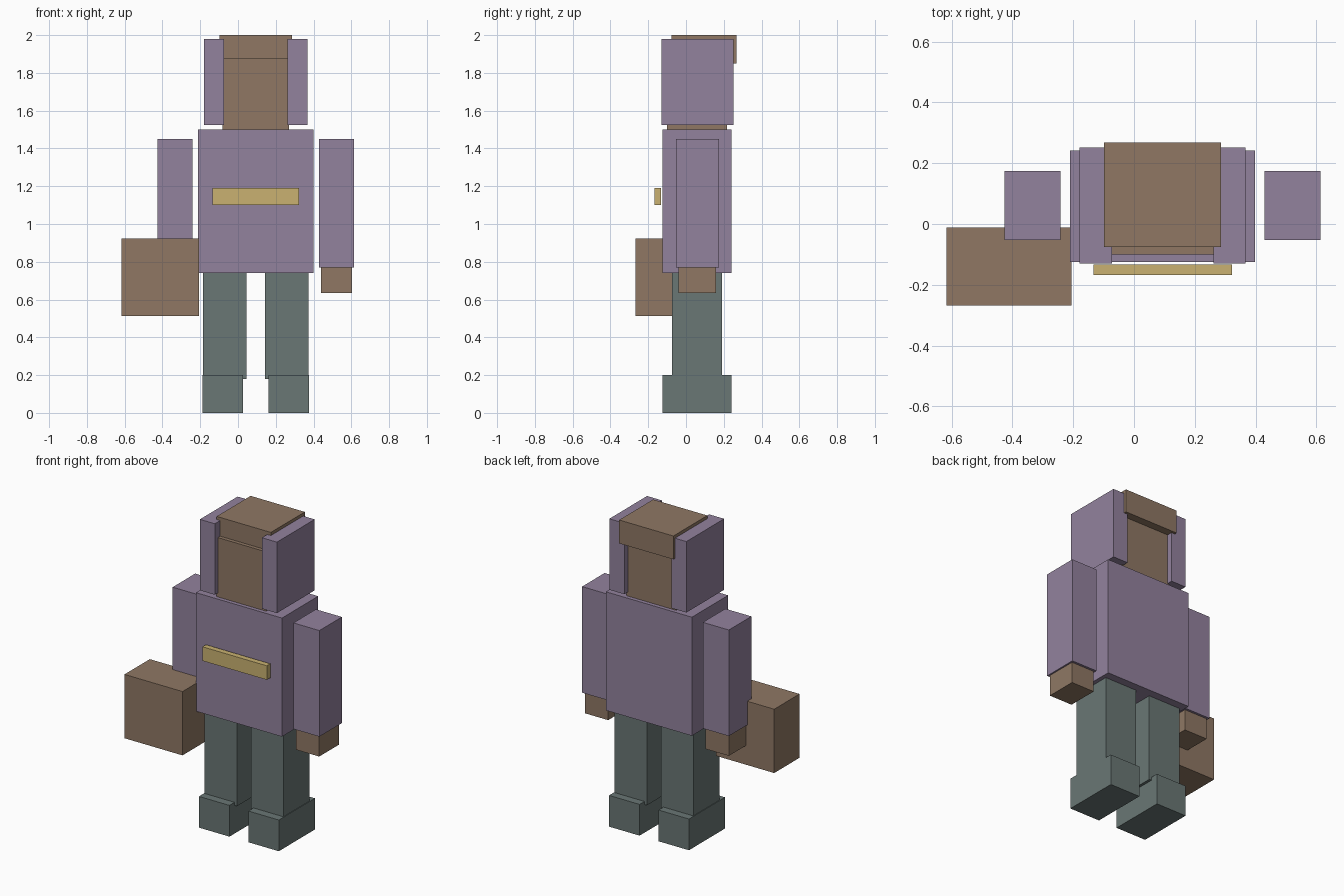
import bpy
import bmesh
from mathutils import Vector

cube = bpy.data.objects.get("Cube")
if cube:
    bpy.data.objects.remove(cube, do_unlink=True)

BODY_X = 0.094  # centre line of the figure; the case shifts it off x = 0


def material(name, srgb):
    color = [(c / 255) ** 2.2 for c in srgb] + [1.0]
    mat = bpy.data.materials.new(name)
    mat.use_nodes = True
    mat.diffuse_color = color
    mat.node_tree.nodes["Principled BSDF"].inputs["Base Color"].default_value = color
    return mat


purple = material("purple_cloth", (145, 129, 156))
brown = material("brown", (142, 119, 100))
grey = material("grey_green", (105, 118, 116))
gold = material("gold", (200, 176, 112))


def box(name, x, y, z, mat):
    """Box from (min, max) ranges, with its origin at its centre."""
    low, high = (Vector(v) for v in zip(x, y, z))
    bm = bmesh.new()
    bmesh.ops.create_cube(bm, size=1)
    bmesh.ops.scale(bm, vec=high - low, verts=bm.verts)
    mesh = bpy.data.meshes.new(name)
    bm.to_mesh(mesh)
    bm.free()
    mesh.materials.append(mat)
    obj = bpy.data.objects.new(name, mesh)
    obj.location = (low + high) / 2
    bpy.context.collection.objects.link(obj)
    return obj


def centred(name, half_width, y, z, mat):
    box(name, (BODY_X - half_width, BODY_X + half_width), y, z, mat)


def pair(name, inner, outer, y, z, mat):
    """Left and right boxes, measured outwards from the centre line."""
    box("left_" + name, (BODY_X + inner, BODY_X + outer), y, z, mat)
    box("right_" + name, (BODY_X - outer, BODY_X - inner), y, z, mat)


# Feet and legs
pair("shoe", 0.067, 0.283, (-0.125, 0.24), (0, 0.2), grey)
pair("leg", 0.05, 0.279, (-0.073, 0.19), (0.18, 0.75), grey)

# Torso with chest bar
centred("torso", 0.305, (-0.125, 0.242), (0.74, 1.5), purple)
centred("chest_bar", 0.228, (-0.168, -0.133), (1.1, 1.19), gold)

# Arms and hands
pair("arm", 0.336, 0.52, (-0.053, 0.175), (0.77, 1.45), purple)
pair("hand", 0.346, 0.51, (-0.04, 0.16), (0.635, 0.78), brown)

# Head, hair cap and side panels
centred("head", 0.177, (-0.1, 0.217), (1.49, 1.88), brown)
centred("hair_cap", 0.192, (-0.076, 0.268), (1.85, 2), brown)
pair("head_side", 0.167, 0.273, (-0.13, 0.252), (1.525, 1.98), purple)

# Carried case
box("case", (-0.617, -0.206), (-0.268, -0.012), (0.513, 0.922), brown)
